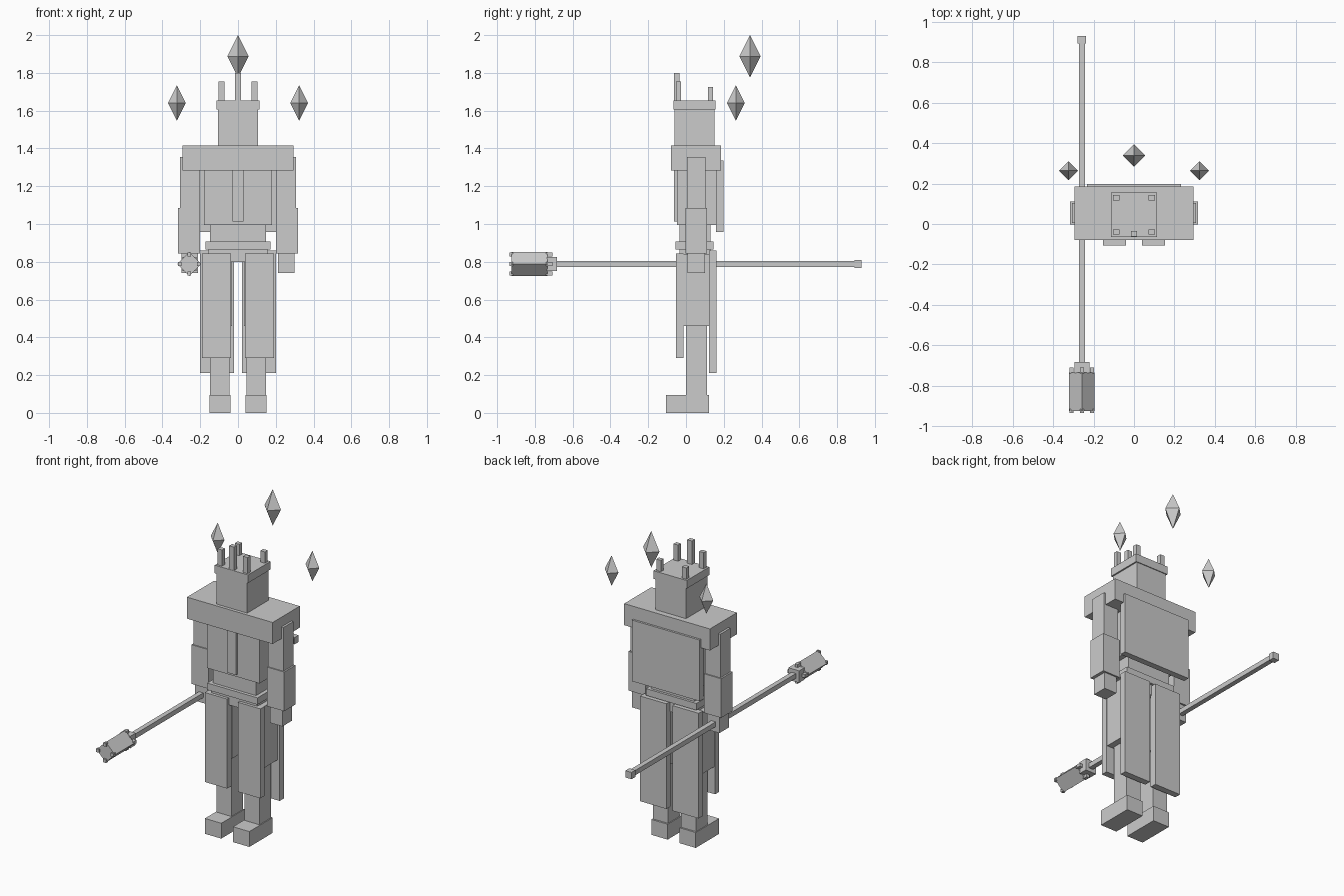
import bpy
import bmesh
from mathutils import Matrix, Vector
from math import pi

cube = bpy.data.objects.get("Cube")
if cube:
    bpy.data.objects.remove(cube, do_unlink=True)

# Single plain grey
grey = bpy.data.materials.new("plain grey")
grey.use_nodes = True
colour = (0.6, 0.6, 0.6, 1)
grey.diffuse_color = colour
grey.node_tree.nodes["Principled BSDF"].inputs["Base Color"].default_value = colour


def finish(name, bm):
    mesh = bpy.data.meshes.new(name)
    bm.to_mesh(mesh)
    bm.free()
    mesh.materials.append(grey)
    obj = bpy.data.objects.new(name, mesh)
    bpy.context.collection.objects.link(obj)
    return obj


def box(name, x, y, z):
    """Box from its (low, high) extents on each axis."""
    lo, hi = (Vector(p) for p in zip(x, y, z))
    bm = bmesh.new()
    matrix = Matrix.Translation((lo + hi) / 2) @ Matrix.Diagonal((*(hi - lo), 1))
    bmesh.ops.create_cube(bm, size=1, matrix=matrix)
    return finish(name, bm)


def mid_box(name, half, y, z):
    return box(name, (-half, half), y, z)


def pair(name, x, y, z):
    box("left_" + name, x, y, z)
    box("right_" + name, (-x[1], -x[0]), y, z)


def crystal(name, centre, radius, height):
    """Four-sided double pyramid with its corners on the axes."""
    bm = bmesh.new()
    for r1, r2, side in ((radius, 0, 1), (0, radius, -1)):
        place = Matrix.Translation(Vector(centre) + Vector((0, 0, side * height / 2)))
        bmesh.ops.create_cone(bm, cap_ends=False, segments=4, radius1=r1,
                              radius2=r2, depth=height, matrix=place)
    bmesh.ops.remove_doubles(bm, verts=bm.verts, dist=0.001)
    bmesh.ops.recalc_face_normals(bm, faces=bm.faces)
    return finish(name, bm)


# Head and crown
mid_box("head", 0.105, (-0.06, 0.15), (1.41, 1.61))
mid_box("crown_band", 0.114, (-0.065, 0.155), (1.605, 1.655))
mid_box("crown_centre_spike", 0.016, (-0.063, -0.035), (1.65, 1.80))
pair("crown_front_spike", (0.072, 0.103), (-0.053, -0.026), (1.65, 1.755))
pair("crown_back_spike", (0.072, 0.103), (0.116, 0.143), (1.65, 1.725))

# Torso
mid_box("shoulders", 0.293, (-0.08, 0.185), (1.282, 1.415))
mid_box("chest", 0.18, (-0.047, 0.162), (0.995, 1.29))
mid_box("chest_strip", 0.03, (-0.063, -0.04), (1.013, 1.285))
mid_box("back_panel", 0.232, (0.16, 0.198), (0.957, 1.335))
mid_box("waist", 0.148, (-0.035, 0.13), (0.90, 1.0))
mid_box("belt", 0.172, (-0.055, 0.145), (0.865, 0.907))
mid_box("hips", 0.155, (-0.035, 0.13), (0.80, 0.87))

# Arms
pair("upper_arm", (0.203, 0.307), (0.005, 0.103), (1.08, 1.355))
pair("forearm", (0.20, 0.317), (-0.002, 0.11), (0.843, 1.085))
pair("hand", (0.213, 0.298), (0.008, 0.10), (0.74, 0.85))

# Legs and hanging cloth panels
pair("thigh", (0.033, 0.185), (-0.013, 0.122), (0.46, 0.84))
pair("shin", (0.045, 0.147), (0.0, 0.111), (0.09, 0.47))
pair("foot", (0.04, 0.152), (-0.106, 0.122), (0.0, 0.095))
pair("front_skirt", (0.037, 0.19), (-0.053, -0.013), (0.29, 0.843))
pair("back_skirt", (0.02, 0.20), (0.122, 0.162), (0.21, 0.86))

# Staff held level in the right hand
SX, SZ = -0.258, 0.788


def staff_box(name, half, y, dx=0, dz=0):
    cx, cz = SX + dx, SZ + dz
    box(name, (cx - half, cx + half), y, (cz - half, cz + half))


staff_box("staff_shaft", 0.015, (-0.70, 0.90))
staff_box("staff_end_cap", 0.021, (0.892, 0.93))
staff_box("staff_collar", 0.037, (-0.737, -0.683))

# Diamond-section staff head with studs at its corners
bm = bmesh.new()
bmesh.ops.create_cone(bm, cap_ends=True, segments=4, radius1=0.063, radius2=0.063,
                      depth=0.19, matrix=Matrix.Translation((SX, -0.828, SZ))
                      @ Matrix.Rotation(pi / 2, 4, "X"))
finish("staff_head", bm)
for i, (dx, dz) in enumerate(((1, 0), (-1, 0), (0, 1), (0, -1))):
    for end, y in (("front", (-0.934, -0.915)), ("rear", (-0.74, -0.708))):
        staff_box(f"staff_{end}_stud_{i + 1}", 0.01, y, dx * 0.05, dz * 0.05)

# Floating crystals
crystal("centre_crystal", (0, 0.339, 1.888), 0.056, 0.112)
for name, side in (("left", 1), ("right", -1)):
    crystal(name + "_crystal", (side * 0.324, 0.264, 1.641), 0.047, 0.094)
